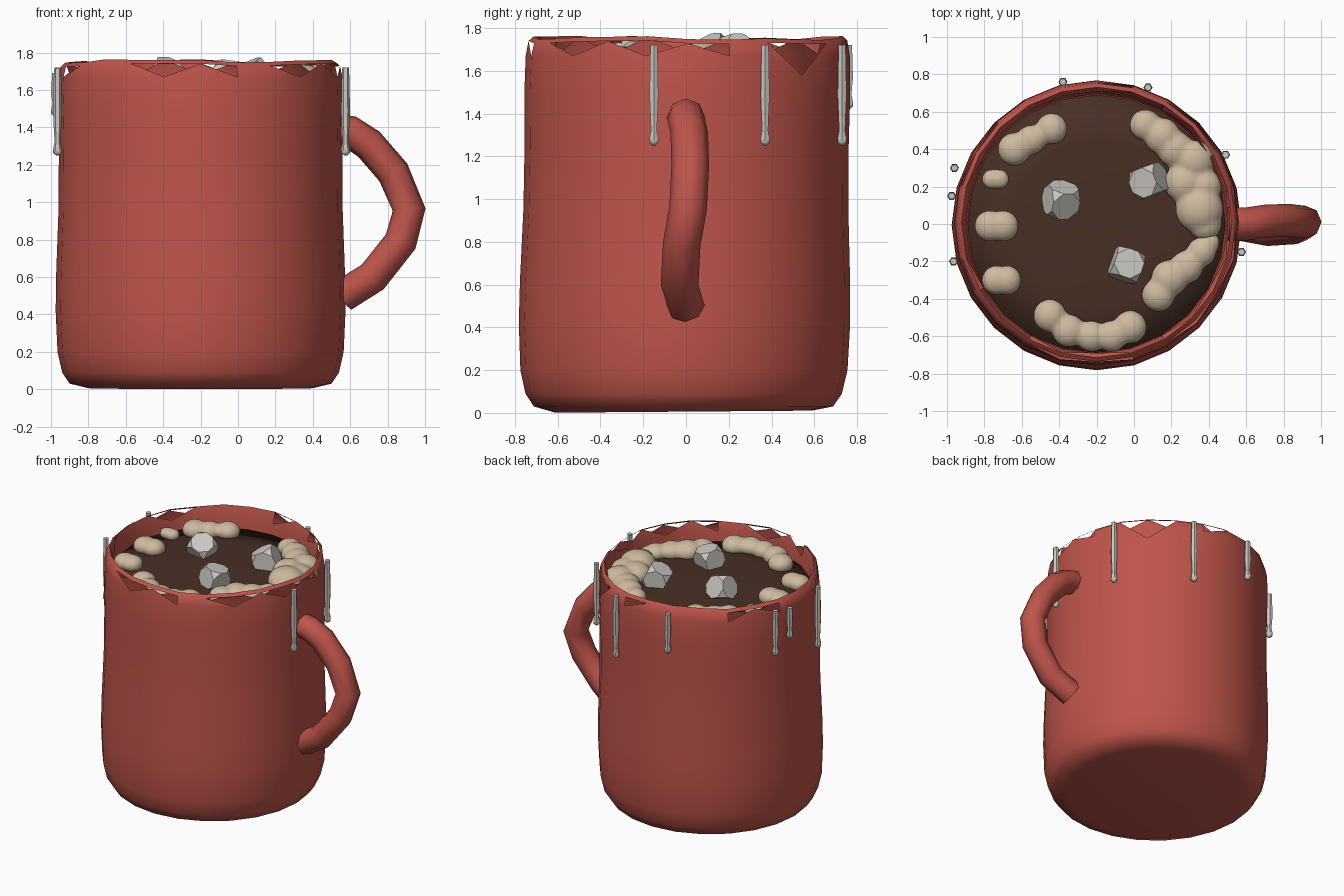
import bpy, bmesh, random
from math import sin, cos, pi, radians
from mathutils import Vector, Matrix, Euler

random.seed(4)
if "Cube" in bpy.data.objects:
    bpy.data.objects.remove(bpy.data.objects["Cube"], do_unlink=True)


def material(name, rgb):
    m = bpy.data.materials.new(name)
    m.use_nodes = True
    m.diffuse_color = (*rgb, 1)
    node = next(n for n in m.node_tree.nodes if n.type == 'BSDF_PRINCIPLED')
    node.inputs["Base Color"].default_value = (*rgb, 1)
    return m


RED = material("brick red", (0.52, 0.09, 0.07))
BROWN = material("dark cocoa", (0.065, 0.028, 0.018))
CREAM = material("cream foam", (0.62, 0.49, 0.35))
GREY = material("pale grey", (0.60, 0.58, 0.54))


def finish(name, bm, mat, smooth=None):
    mesh = bpy.data.meshes.new(name)
    bm.to_mesh(mesh)
    bm.free()
    obj = bpy.data.objects.new(name, mesh)
    bpy.context.collection.objects.link(obj)
    mesh.materials.append(mat)
    if smooth:
        bpy.ops.object.select_all(action='DESELECT')
        obj.select_set(True)
        bpy.context.view_layer.objects.active = obj
        bpy.ops.object.shade_smooth_by_angle(angle=radians(smooth))
    return obj


def make_rings(bm, profile, sides, centre=(0, 0)):
    return [[bm.verts.new((centre[0] + r * cos(2 * pi * i / sides),
                           centre[1] + r * sin(2 * pi * i / sides), z))
             for i in range(sides)] for r, z in profile]


def bridge(bm, low, high, i):
    j = (i + 1) % len(low)
    bm.faces.new((low[i], low[j], high[j], high[i]))


# Mug body: turned wall whose rim bands have chipped triangular gaps
SIDES, CENTRE = 24, (-0.2, 0)
wall = [(0.60, 0.01), (0.70, 0.03), (0.74, 0.09), (0.765, 0.2), (0.775, 0.42),
        (0.772, 0.62), (0.76, 0.95), (0.758, 1.25), (0.762, 1.5), (0.758, 1.67),
        (0.745, 1.735), (0.722, 1.755), (0.70, 1.68), (0.69, 1.48)]
OUTER_BAND, INNER_BAND = 9, 11
chipped = {2, 3, 5, 9, 10, 13, 16, 17, 18, 20, 21, 22, 23, 0}
bm = bmesh.new()
rings = make_rings(bm, wall, SIDES, CENTRE)
bm.faces.new(rings[0][::-1])
for k in range(len(rings) - 1):
    low, high = rings[k], rings[k + 1]
    for i in range(SIDES):
        j = (i + 1) % SIDES
        if k in (OUTER_BAND, INNER_BAND) and i in chipped:
            # keep only one triangle, alternating its direction
            if k == OUTER_BAND:
                keep = (low[i], low[j], high[j]) if i % 2 else (low[i], low[j], high[i])
            else:
                keep = (low[i], high[j], high[i]) if i % 2 else (low[j], high[j], high[i])
            bm.faces.new(keep)
        else:
            bridge(bm, low, high, i)
# Hand-made unevenness of the rim and a deeper chip beside the handle
for i in range(SIDES):
    lift = random.uniform(-0.012, 0.01)
    for ring in rings[10:12]:
        ring[i].co.z += lift
rings[OUTER_BAND][3].co.z = 1.58
for v in bm.verts:
    v.co.y += 0.012 * (v.co.z - 1)
for v in rings[0]:
    v.co.z += 0.008 * v.co.y - 0.004
finish("mug_body", bm, RED, 50)

# Handle: round tube bowed out from the wall
curve = bpy.data.curves.new("handle", 'CURVE')
curve.dimensions = '3D'
curve.bevel_depth, curve.bevel_resolution, curve.use_fill_caps = 0.088, 2, True
path = [(0.50, 0, 1.39), (0.60, 0, 1.375), (0.70, 0.015, 1.31), (0.83, 0.02, 1.16),
        (0.915, 0.01, 0.96), (0.87, -0.02, 0.79), (0.72, -0.03, 0.60), (0.56, 0, 0.50)]
spline = curve.splines.new('POLY')
spline.points.add(len(path) - 1)
for p, co in zip(spline.points, path):
    p.co = (*co, 1)
spline.use_smooth = True
handle = bpy.data.objects.new("handle", curve)
bpy.context.collection.objects.link(handle)
curve.materials.append(RED)

# Drink: shallow dome filling the mug
bm = bmesh.new()
rings = make_rings(bm, [(0.69, 1.53), (0.69, 1.605), (0.45, 1.62), (0.2, 1.628)], SIDES, CENTRE)
for low, high in zip(rings, rings[1:]):
    for i in range(SIDES):
        bridge(bm, low, high, i)
bm.faces.new(rings[-1])
finish("drink", bm, BROWN, 100)

# Foam: clusters of flattened blobs (x, y, radius) merged into soft lumps
foam = {
    "foam_back_left": [(-.64, .40, .09), (-.55, .45, .08), (-.44, .51, .085)],
    "foam_dot": [(-.76, .24, .055), (-.72, .24, .055)],
    "foam_left": [(-.77, -.01, .085), (-.70, -.01, .085)],
    "foam_front_left": [(-.735, -.30, .08), (-.68, -.30, .08)],
    "foam_front": [(-.45, -.49, .09), (-.35, -.57, .09), (-.23, -.60, .085),
                   (-.12, -.60, .085), (-.02, -.55, .09)],
    "foam_right": [(.13, -.38, .09), (.19, -.29, .10), (.28, -.23, .09),
                   (.36, -.15, .08), (.40, -.10, .06)],
    "foam_back_right": [(.06, .53, .085), (.15, .47, .10), (.22, .40, .10), (.32, .34, .11),
                        (.27, .22, .11), (.37, .20, .10), (.35, .08, .13), (.38, .00, .09)],
}
for name, blobs in foam.items():
    bm = bmesh.new()
    for x, y, r in blobs:
        place = Matrix.Translation((x, y, 1.64)) @ Matrix.Diagonal((1, 1, 0.75, 1))
        bmesh.ops.create_icosphere(bm, subdivisions=3, radius=r, matrix=place)
    lump = finish(name, bm, CREAM)
    remesh = lump.modifiers.new("merge", 'REMESH')
    remesh.mode, remesh.voxel_size, remesh.use_smooth_shade = 'VOXEL', 0.015, True
    soften = lump.modifiers.new("soften", 'SMOOTH')
    soften.iterations = 4

# Marshmallows: chunky bevelled cubes
for n, (x, y) in enumerate([(-.39, .13), (.08, .23), (-.04, -.22)]):
    bm = bmesh.new()
    turn = Euler((0.5 + n, 0.4 + n * 0.7, 0.3 * n)).to_matrix().to_4x4()
    bmesh.ops.create_cube(bm, size=0.155, matrix=Matrix.Translation((x, y, 1.67)) @ turn)
    bmesh.ops.bevel(bm, geom=bm.verts[:], offset=0.05, affect='VERTICES', segments=1)
    finish(f"marshmallow_{n + 1}", bm, GREY)

# Drips: slim runs down the outside ending in a bead (x, y, bottom, top)
drips = [(-.96, .30, 1.38, 1.72), (-.975, .15, 1.46, 1.69), (-.965, -.20, 1.25, 1.715),
         (-.38, .76, 1.42, 1.72), (.075, .73, 1.25, 1.72), (.49, .37, 1.25, 1.72),
         (.575, -.15, 1.25, 1.72)]
for n, (x, y, bottom, top) in enumerate(drips):
    shape = [(0.008, bottom), (0.024, bottom + 0.015), (0.024, bottom + 0.035),
             (0.016, bottom + 0.07), (0.024, (bottom + top) / 2), (0.019, top)]
    bm = bmesh.new()
    rings = make_rings(bm, shape, 6, (x, y))
    for low, high in zip(rings, rings[1:]):
        for i in range(6):
            bridge(bm, low, high, i)
    bm.faces.new(rings[0][::-1])
    bm.faces.new(rings[-1])
    finish(f"drip_{n + 1}", bm, GREY, 50)
